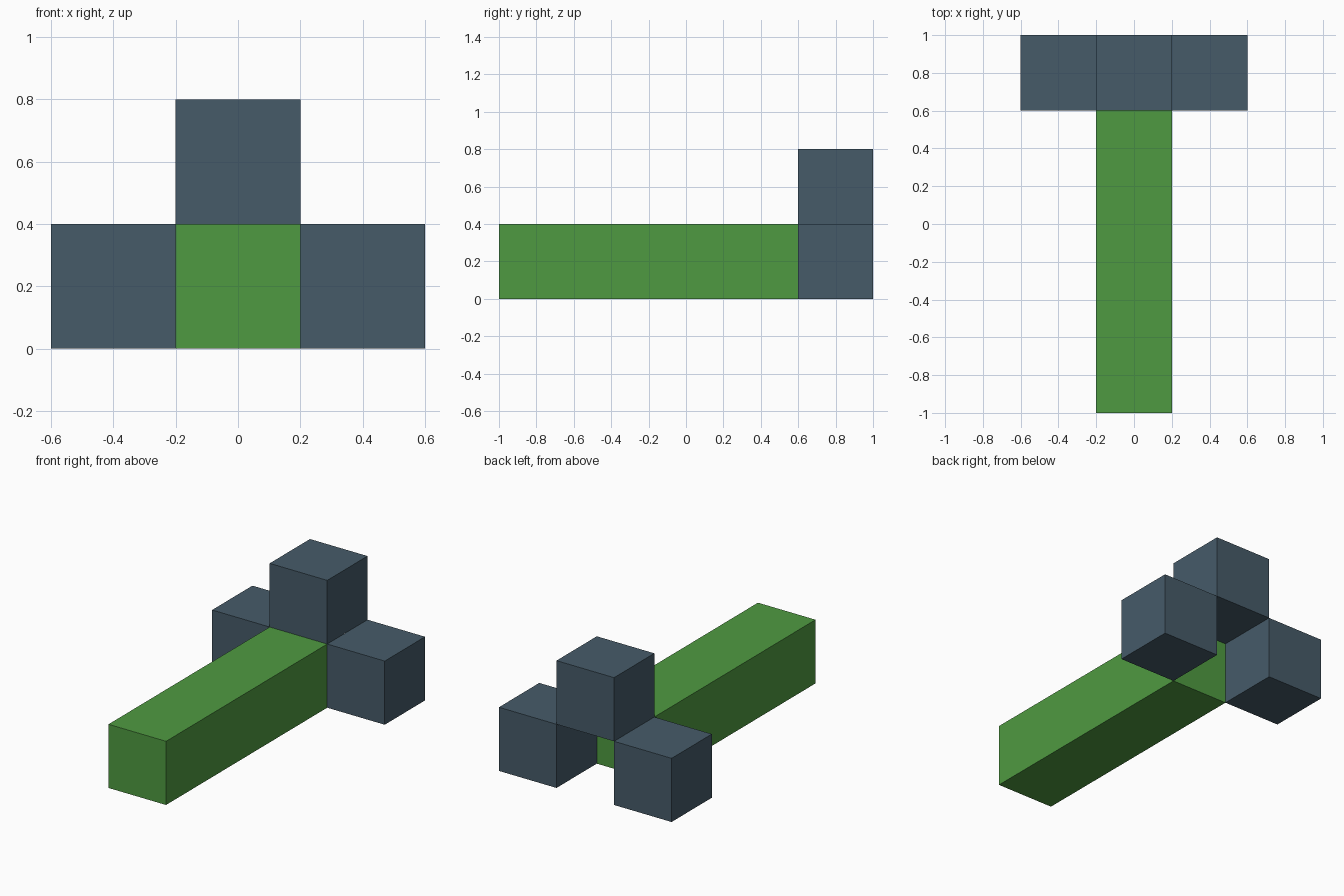
import bpy
import bmesh
from mathutils import Vector

if "Cube" in bpy.data.objects:
    bpy.data.objects.remove(bpy.data.objects["Cube"])


def srgb(r, g, b):
    """8-bit sRGB to linear RGBA."""
    def lin(c):
        c /= 255
        return c / 12.92 if c <= 0.04045 else ((c + 0.055) / 1.055) ** 2.4
    return (lin(r), lin(g), lin(b), 1.0)


def material(name, color):
    mat = bpy.data.materials.new(name)
    mat.diffuse_color = color
    mat.use_nodes = True
    mat.node_tree.nodes["Principled BSDF"].inputs["Base Color"].default_value = mat.diffuse_color
    return mat


def box(name, low, high, mat):
    """Axis-aligned box between two corners."""
    low, high = Vector(low), Vector(high)
    bm = bmesh.new()
    bmesh.ops.create_cube(bm, size=1)
    bmesh.ops.scale(bm, vec=high - low, verts=bm.verts)
    mesh = bpy.data.meshes.new(name)
    bm.to_mesh(mesh)
    bm.free()
    mesh.materials.append(mat)
    obj = bpy.data.objects.new(name, mesh)
    obj.location = (low + high) / 2
    bpy.context.collection.objects.link(obj)
    return obj


green = material("leaf green", srgb(79, 154, 65))
slate = material("slate blue", srgb(70, 91, 105))

# Long body bar
box("body", (-0.2, -1.0, 0.0), (0.2, 0.6, 0.4), green)

# Tail fins: one on each side and one on top, open space between them
for name, x, z in (("left_fin", -0.4, 0.0),
                   ("right_fin", 0.4, 0.0),
                   ("top_fin", 0.0, 0.4)):
    box(name, (x - 0.2, 0.6, z), (x + 0.2, 1.0, z + 0.4), slate)
